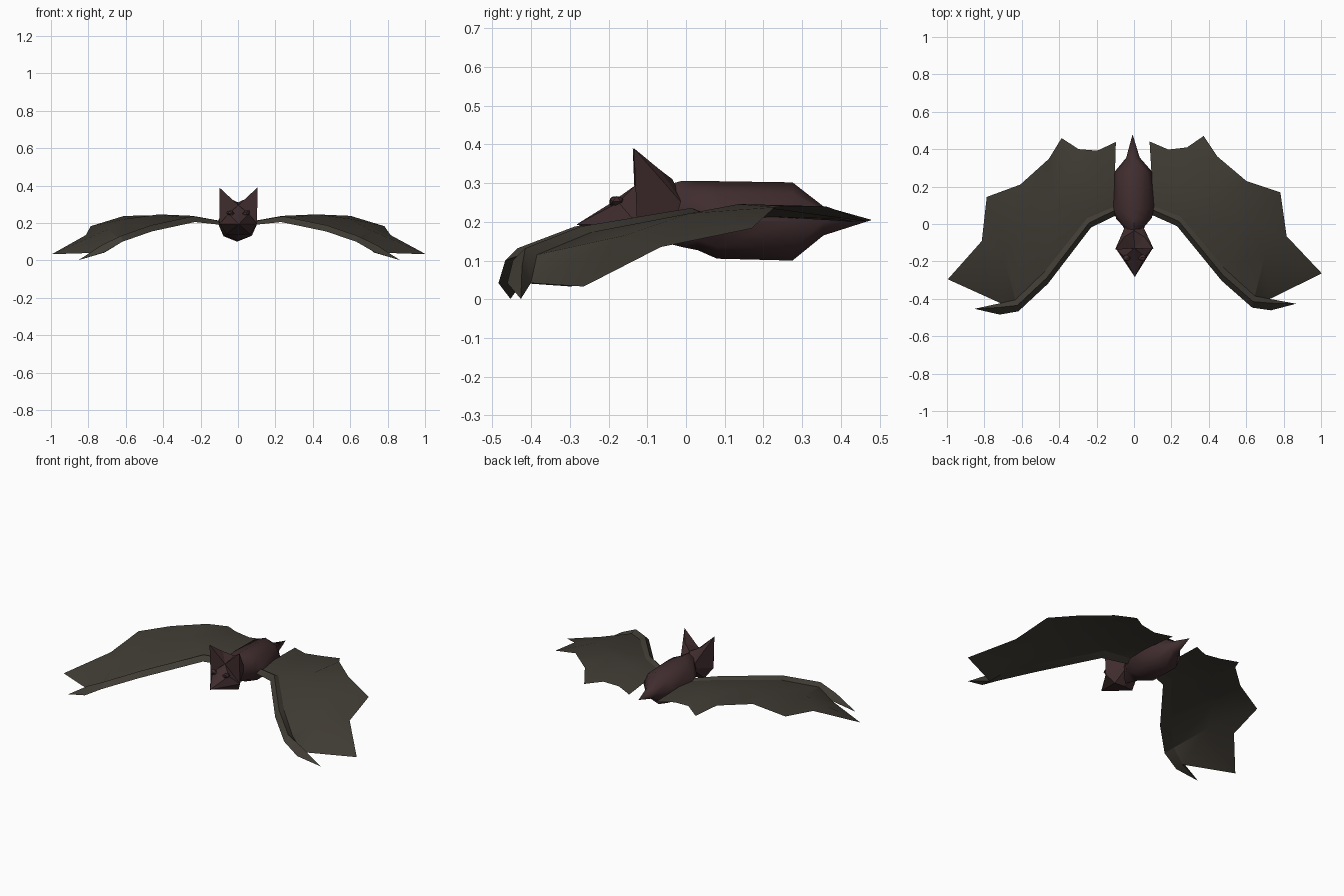
import bpy, bmesh, math
from mathutils import Matrix, Vector

if "Cube" in bpy.data.objects:
    bpy.data.objects.remove(bpy.data.objects["Cube"])

YAW = Matrix.Rotation(math.radians(0.9), 4, 'Z')


def material(name, rgb):
    m = bpy.data.materials.new(name)
    m.diffuse_color = (*rgb, 1)
    m.use_nodes = True
    m.node_tree.nodes["Principled BSDF"].inputs["Base Color"].default_value = m.diffuse_color
    return m


FUR = material("dark_fur", (0.052, 0.026, 0.028))
SKIN = material("wing_skin", (0.052, 0.045, 0.035))


def make(name, bm, mat, smooth=None, weld=False):
    if weld:
        bmesh.ops.remove_doubles(bm, verts=bm.verts, dist=0.0005)
        bmesh.ops.recalc_face_normals(bm, faces=bm.faces)
    bm.transform(YAW)
    me = bpy.data.meshes.new(name)
    bm.to_mesh(me)
    bm.free()
    me.materials.append(mat)
    ob = bpy.data.objects.new(name, me)
    bpy.context.collection.objects.link(ob)
    if smooth:
        bpy.ops.object.select_all(action='DESELECT')
        ob.select_set(True)
        bpy.context.view_layer.objects.active = ob
        bpy.ops.object.shade_smooth_by_angle(angle=math.radians(smooth))
    return ob


def half_mesh(bm, points, faces, side):
    """Add faces given by point names, mirrored when side is -1."""
    v = {k: bm.verts.new((p[0] * side, p[1], p[2])) for k, p in points.items()}
    for f in faces:
        names = f.split()
        bm.faces.new([v[n] for n in (names if side > 0 else names[::-1])])


# Body: eight-sided loft running back to the tail
bm = bmesh.new()
rings = []
for y, w, lo, hi in [(-0.07, 0.03, 0.15, 0.29), (-0.01, 0.06, 0.135, 0.306),
                     (0.03, 0.095, 0.127, 0.306), (0.08, 0.108, 0.105, 0.305),
                     (0.275, 0.104, 0.1, 0.302), (0.355, 0.036, 0.165, 0.24)]:
    c, h = (lo + hi) / 2, (hi - lo) / 2
    rings.append([bm.verts.new((w * math.cos(k * math.pi / 4), y,
                                c + h * math.sin(k * math.pi / 4))) for k in range(8)])
for a, b in zip(rings, rings[1:]):
    for k in range(8):
        bm.faces.new((a[k], a[(k + 1) % 8], b[(k + 1) % 8], b[k]))
bm.faces.new(rings[0])
tip = bm.verts.new((0, 0.48, 0.205))
for k in range(8):
    bm.faces.new((rings[-1][k], rings[-1][(k + 1) % 8], tip))
make("body", bm, FUR, 47, weld=True)

# Head with pointed ears
head = {
    "nose": (0, -0.283, 0.193), "cheek": (0.1, -0.128, 0.195),
    "brow": (0.055, -0.175, 0.25), "bridge": (0, -0.2, 0.245),
    "crown": (0, -0.13, 0.295), "ear": (0.102, -0.136, 0.39),
    "earback": (0.055, -0.07, 0.336), "nape": (0, -0.035, 0.31),
    "neck": (0.04, 0.005, 0.23), "jaw": (0.065, -0.09, 0.138),
    "throat": (0, -0.08, 0.135),
}
head_faces = [
    "nose brow bridge", "nose cheek brow", "bridge brow crown", "brow cheek crown",
    "cheek ear crown", "cheek neck ear", "ear neck earback", "earback neck nape",
    "ear earback crown", "earback nape crown", "nose jaw cheek", "nose throat jaw",
    "cheek jaw neck", "jaw throat neck", "neck throat nape",
]
bm = bmesh.new()
for s in (1, -1):
    half_mesh(bm, head, head_faces, s)
make("head", bm, FUR, weld=True)

# Eyes: small faceted bumps under the brow
for s, label in ((1, "right"), (-1, "left")):
    bm = bmesh.new()
    bmesh.ops.create_icosphere(bm, subdivisions=1, radius=1)
    bm.transform(Matrix.Translation((0.042 * s, -0.18, 0.252)) @
                 Matrix.Rotation(-0.35 * s, 4, 'Y') @
                 Matrix.Diagonal((0.026, 0.02, 0.015, 1)))
    make(label + "_eye", bm, FUR)

# Wings: scalloped membrane (b lead, m middle, t trailing) hung behind a
# three-sided arm (l ridge, a front, b back) that ends in a claw
rows = {
    "l": [(0.09, 0.08, 0.21), (0.24, 0.01, 0.236), (0.47, -0.28, 0.188),
          (0.63, -0.425, 0.132), (0.73, -0.435, 0.085)],
    "b": [(0.09, 0.1, 0.2), (0.25, 0.035, 0.224), (0.485, -0.25, 0.174),
          (0.64, -0.395, 0.115), (0.72, -0.412, 0.042)],
    "m": [(0.1, 0.22, 0.213), (0.24, 0.2, 0.238), (0.42, 0.13, 0.246),
          (0.6, 0.0, 0.222), (0.7, -0.17, 0.165)],
    "t": [(0.09, 0.44, 0.2), (0.19, 0.395, 0.208), (0.29, 0.405, 0.215),
          (0.38, 0.465, 0.2), (0.45, 0.355, 0.24), (0.605, 0.22, 0.238),
          (0.785, 0.157, 0.183), (0.815, -0.078, 0.135), (1.0, -0.28, 0.033)],
    "a": [(0.09, 0.05, 0.19), (0.23, -0.015, 0.205), (0.465, -0.312, 0.155),
          (0.625, -0.457, 0.1), (0.725, -0.473, 0.042), (0.86, -0.44, 0.001)],
}
wing = {f"{k}{i}": p for k, pts in rows.items() for i, p in enumerate(pts)}
wing_faces = [
    "b0 b1 m1 m0", "b1 m2 m1", "b1 b2 m3 m2", "b2 b3 m4 m3", "b3 b4 m4", "b4 t8 m4",
    "m0 m1 t1 t0", "m1 t2 t1", "m1 m2 t2", "m2 t3 t2", "m2 t4 t3", "m2 m3 t5 t4",
    "m3 t6 t5", "m3 m4 t7 t6", "m4 t8 t7",
    "a4 a5 l4", "l4 a5 b4", "b4 a5 a4",
]
for i in range(4):
    for p, q in ("al", "lb", "ba"):
        wing_faces.append(f"{p}{i} {p}{i+1} {q}{i+1} {q}{i}")
for s, label in ((1, "right"), (-1, "left")):
    bm = bmesh.new()
    half_mesh(bm, wing, wing_faces, s)
    make(label + "_wing", bm, SKIN, 30)
